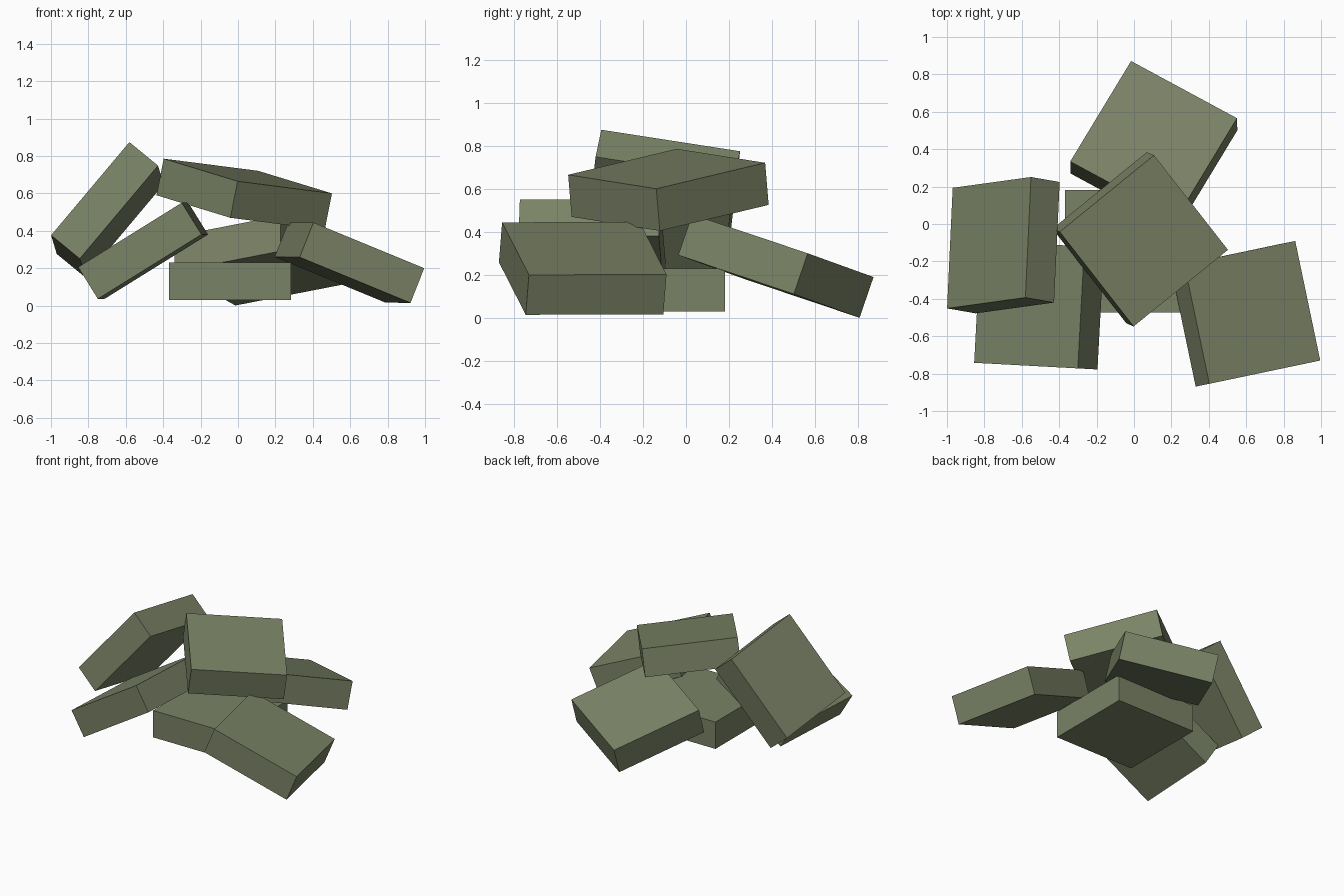
import bpy, bmesh
from mathutils import Vector, Matrix

if "Cube" in bpy.data.objects:
    bpy.data.objects.remove(bpy.data.objects["Cube"])

SIDE, THICK = 0.653, 0.2

stone = bpy.data.materials.new("olive grey stone")
stone.diffuse_color = (0.195, 0.226, 0.132, 1.0)
stone.use_nodes = True
stone.node_tree.nodes["Principled BSDF"].inputs["Base Color"].default_value = stone.diffuse_color


def slab(name, corner, edge_a, edge_b):
    """Square slab hanging below one upper-face corner and its two edges."""
    a, b = Vector(edge_a), Vector(edge_b)
    mid = Vector(corner) + (a + b) / 2
    n = a.cross(b).normalized()
    if n.z < 0:
        n = -n
    a.normalize()
    b = n.cross(a)
    rot = Matrix((a, b, n)).transposed().to_4x4()
    bm = bmesh.new()
    bmesh.ops.create_cube(bm, size=1)
    bmesh.ops.scale(bm, vec=(SIDE, SIDE, THICK), verts=bm.verts)
    mesh = bpy.data.meshes.new(name)
    bm.to_mesh(mesh)
    bm.free()
    mesh.materials.append(stone)
    ob = bpy.data.objects.new(name, mesh)
    ob.matrix_world = Matrix.Translation(mid - n * THICK / 2) @ rot
    bpy.context.collection.objects.link(ob)


# flat slab in the middle of the pile
slab("base_slab", (-0.37, -0.472, 0.23), (0.653, 0, 0), (0, 0.653, 0))
# slabs leaning on it
slab("back_slab", (-0.015, 0.87, 0.19), (0.565, -0.305, 0.11), (-0.325, -0.535, 0.18))
slab("right_slab", (0.40, -0.855, 0.445), (0.595, 0.125, -0.245), (-0.13, 0.64, 0.0))
slab("left_slab", (-0.855, -0.74, 0.205), (0.555, -0.03, 0.345), (0.035, 0.648, 0.0))
# slabs on top of the pile
slab("top_slab", (-0.395, -0.04, 0.785), (0.505, 0.41, -0.065), (0.39, -0.51, -0.12))
slab("steep_slab", (-0.58, -0.395, 0.875), (0.03, 0.645, -0.10), (-0.42, -0.055, -0.50))
